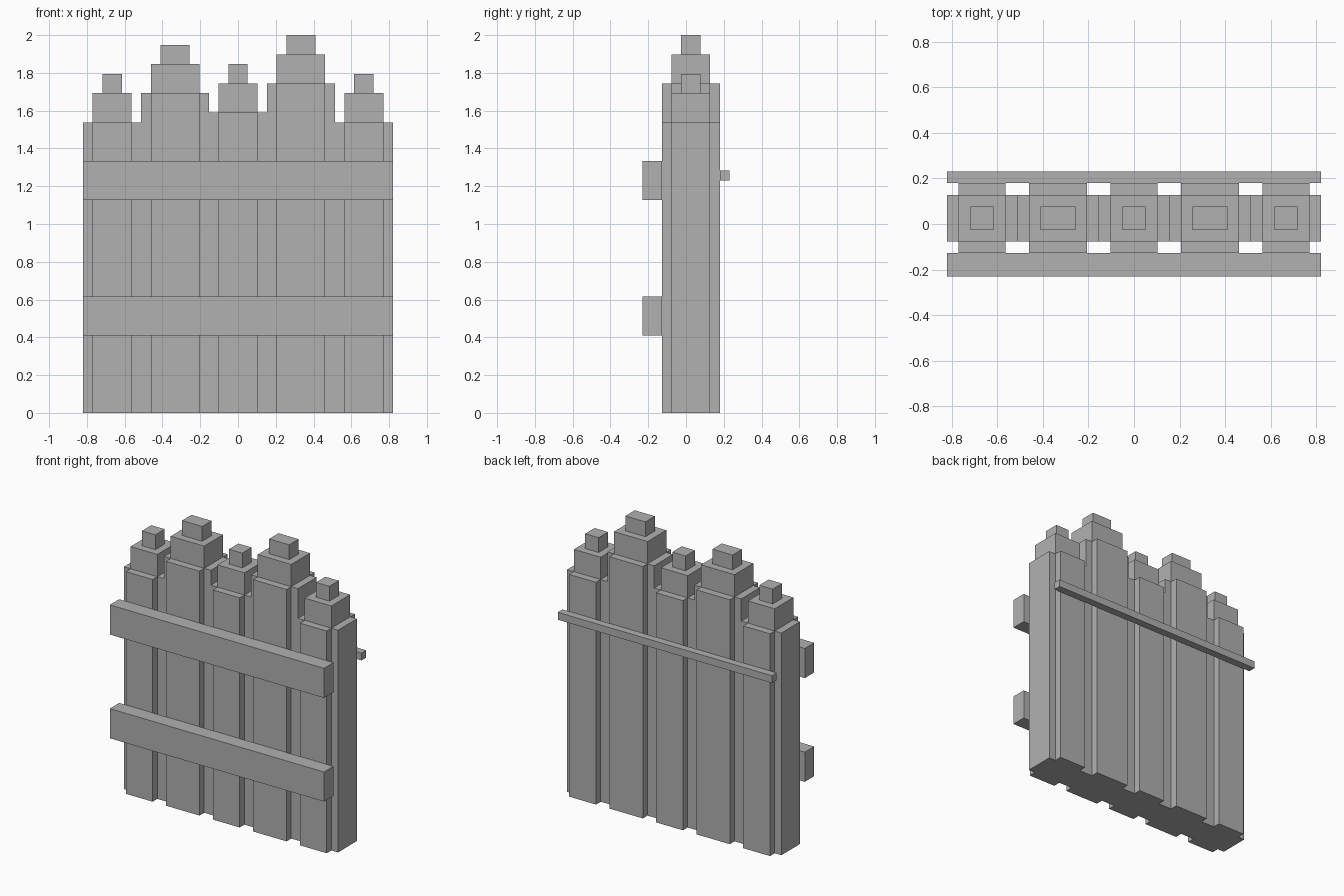
import bpy, bmesh

if "Cube" in bpy.data.objects:
    bpy.data.objects.remove(bpy.data.objects["Cube"])

U = 2 / 39          # one block unit
YC = 0.5            # depth centre of the posts, in units

grey = bpy.data.materials.new("grey")
grey.diffuse_color = (0.44, 0.44, 0.44, 1)
grey.use_nodes = True
grey.node_tree.nodes["Principled BSDF"].inputs["Base Color"].default_value = grey.diffuse_color


def add_prism(bm, outline, z0, z1):
    """Extrude an outline (in units) straight up from z0 to z1."""
    face = bm.faces.new([bm.verts.new((x * U, y * U, z0 * U)) for x, y in outline])
    top = bmesh.ops.extrude_face_region(bm, geom=[face])["geom"]
    verts = [v for v in top if isinstance(v, bmesh.types.BMVert)]
    bmesh.ops.translate(bm, verts=verts, vec=(0, 0, (z1 - z0) * U))


def rect(x0, x1, y0, y1):
    return [(x0, y0), (x1, y0), (x1, y1), (x0, y1)]


def plus(x0, x1, y0, y1):
    """Rectangle with a one-unit notch at each corner."""
    return [(x0 + 1, y0), (x1 - 1, y0), (x1 - 1, y0 + 1), (x1, y0 + 1),
            (x1, y1 - 1), (x1 - 1, y1 - 1), (x1 - 1, y1), (x0 + 1, y1),
            (x0 + 1, y1 - 1), (x0, y1 - 1), (x0, y0 + 1), (x0 + 1, y0 + 1)]


def make_object(name, prisms):
    bm = bmesh.new()
    for outline, z0, z1 in prisms:
        add_prism(bm, outline, z0, z1)
    bmesh.ops.recalc_face_normals(bm, faces=bm.faces)
    mesh = bpy.data.meshes.new(name)
    bm.to_mesh(mesh)
    bm.free()
    mesh.materials.append(grey)
    bpy.context.collection.objects.link(bpy.data.objects.new(name, mesh))


# Posts: notched shaft, stepped cap and tip
x = -16
for i, (width, height) in enumerate([(6, 30), (7, 33), (6, 31), (7, 34), (6, 30)], 1):
    x1 = x + width
    make_object(f"post_{i}", [
        (plus(x, x1, YC - 3, YC + 3), 0, height),
        (rect(x + 1, x1 - 1, YC - 2, YC + 2), height, height + 3),
        (rect(x + 2, x1 - 2, YC - 1, YC + 1), height + 3, height + 5),
    ])
    x = x1

# Two front rails and one thin back rail
for name, y0, y1, z0, z1 in [("front_rail_lower", -4.5, -2.5, 8, 12),
                             ("front_rail_upper", -4.5, -2.5, 22, 26),
                             ("back_rail", 3.5, 4.5, 24, 25)]:
    make_object(name, [(rect(-16, 16, y0, y1), z0, z1)])
